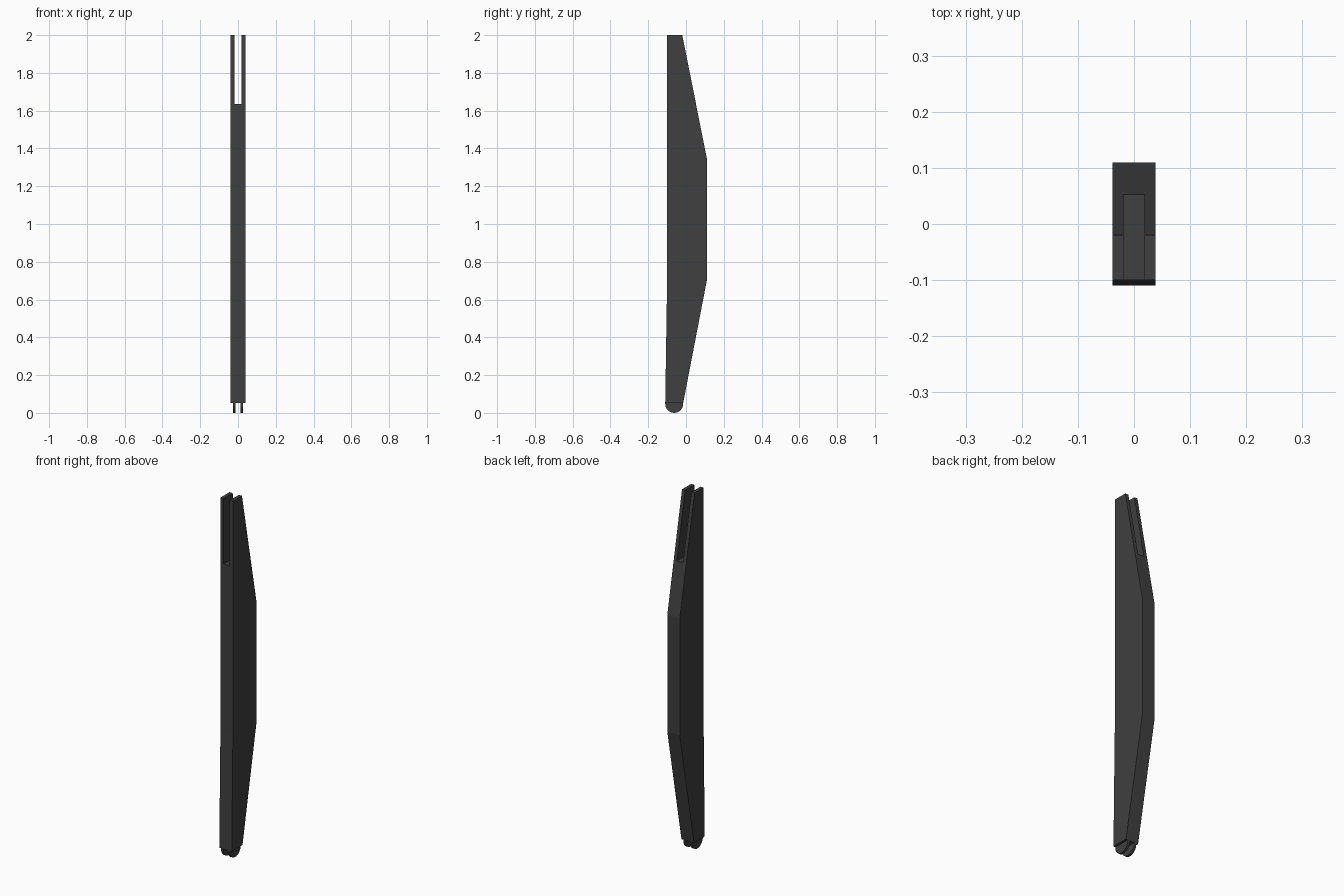
import bpy, bmesh, math

if "Cube" in bpy.data.objects:
    bpy.data.objects.remove(bpy.data.objects["Cube"])

grey = bpy.data.materials.new("charcoal_grey")
grey.diffuse_color = (0.05, 0.05, 0.05, 1)
grey.use_nodes = True
grey.node_tree.nodes["Principled BSDF"].inputs["Base Color"].default_value = grey.diffuse_color


def extrude_profile(name, profile, x0, x1):
    """Solid made by sweeping a (y, z) outline from x0 to x1."""
    bm = bmesh.new()
    face = bm.faces.new([bm.verts.new((x0, y, z)) for y, z in profile])
    res = bmesh.ops.extrude_face_region(bm, geom=[face])
    verts = [g for g in res["geom"] if isinstance(g, bmesh.types.BMVert)]
    bmesh.ops.translate(bm, verts=verts, vec=(x1 - x0, 0, 0))
    bmesh.ops.recalc_face_normals(bm, faces=bm.faces)
    mesh = bpy.data.meshes.new(name)
    bm.to_mesh(mesh)
    bm.free()
    mesh.materials.append(grey)
    obj = bpy.data.objects.new(name, mesh)
    bpy.context.collection.objects.link(obj)
    return obj


# main arm: flat front with slight lower taper, tapered back
arm = extrude_profile("arm_body", [
    (-0.11, 0.052), (-0.015, 0.052), (0.11, 0.70), (0.11, 1.35),
    (-0.02, 2.0), (-0.10, 2.0), (-0.10, 0.70)], -0.0385, 0.0385)

# slot that forks the top end
cutter = extrude_profile("slot_cutter", [
    (-0.3, 1.635), (0.3, 1.635), (0.3, 2.2), (-0.3, 2.2)], -0.019, 0.019)
cutter.hide_render = True
cutter.hide_set(True)
cut = arm.modifiers.new("slot", "BOOLEAN")
cut.operation = "DIFFERENCE"
cut.solver = "EXACT"
cut.object = cutter

# pair of rounded hinge lugs under the bottom end
N, R = 16, 0.0475
arc = [(-0.0625 + R * math.cos(math.pi * (1 + i / N)),
        R + R * math.sin(math.pi * (1 + i / N))) for i in range(N + 1)]
lug = arc + [(-0.015, 0.052), (-0.11, 0.052)]
for side, label in ((-1, "left"), (1, "right")):
    a, b = sorted((side * 0.014, side * 0.027))
    extrude_profile("hinge_lug_" + label, lug, a, b)
